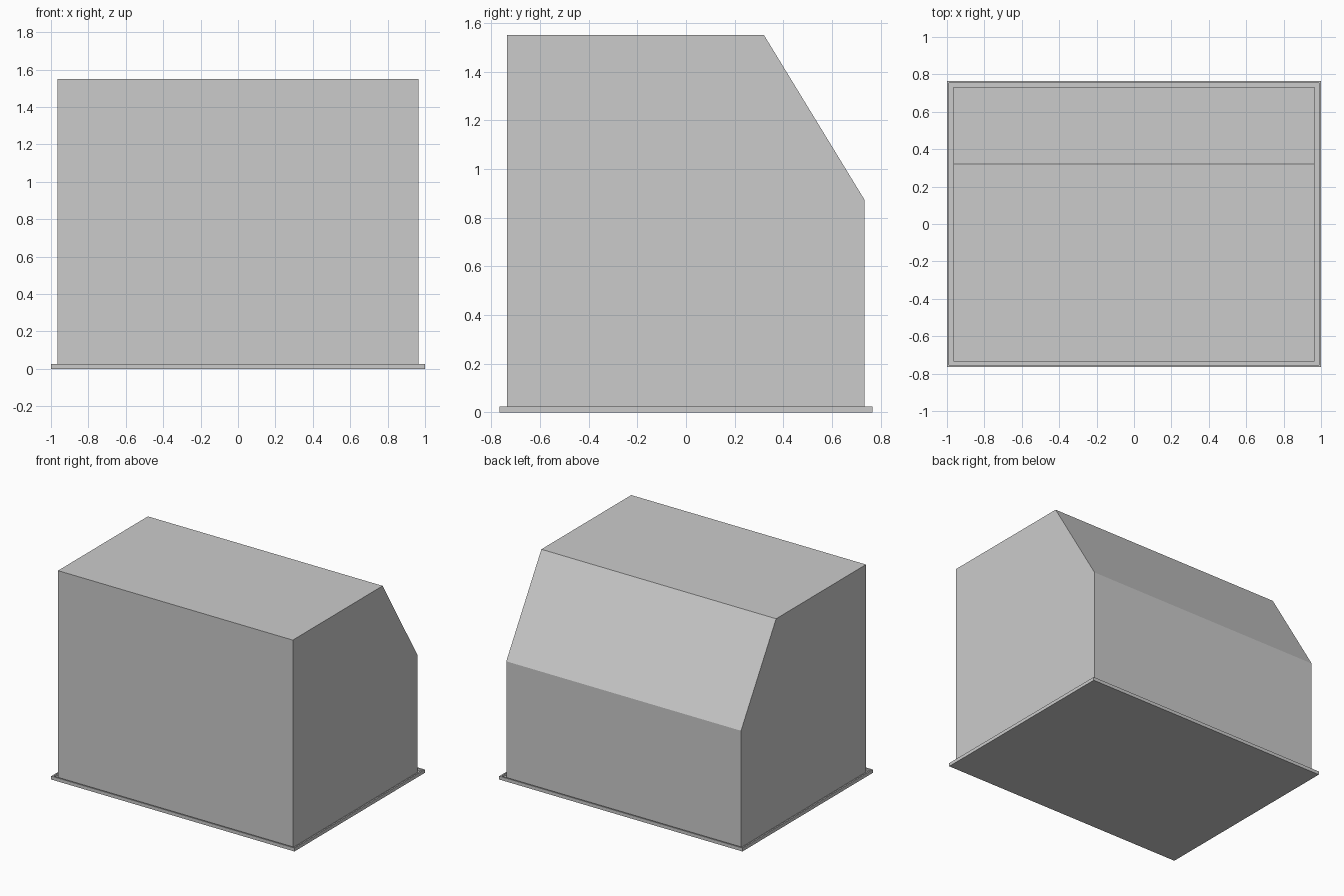
import bpy, bmesh

if "Cube" in bpy.data.objects:
    bpy.data.objects.remove(bpy.data.objects["Cube"])


def make_object(name, bm):
    bmesh.ops.recalc_face_normals(bm, faces=bm.faces)
    mesh = bpy.data.meshes.new(name)
    bm.to_mesh(mesh)
    bm.free()
    obj = bpy.data.objects.new(name, mesh)
    bpy.context.collection.objects.link(obj)
    return obj


# Housing: side profile (y, z) with a sloped back, extruded along x
FLOOR = 0.008
HALF_WIDTH = 0.965
profile = [(-0.735, FLOOR), (0.732, FLOOR), (0.732, 0.875), (0.32, 1.55), (-0.735, 1.55)]
bm = bmesh.new()
side = bm.faces.new([bm.verts.new((-HALF_WIDTH, y, z)) for y, z in profile])
swept = bmesh.ops.extrude_face_region(bm, geom=[side], use_keep_orig=True)
moved = [v for v in swept["geom"] if isinstance(v, bmesh.types.BMVert)]
bmesh.ops.translate(bm, verts=moved, vec=(2 * HALF_WIDTH, 0, 0))
make_object("housing", bm)

# Base tray: shallow slab with a thin raised rim around the housing
bm = bmesh.new()
bmesh.ops.create_cube(bm, size=1)
bmesh.ops.scale(bm, verts=bm.verts, vec=(2.0, 1.53, 0.025))
bmesh.ops.translate(bm, verts=bm.verts, vec=(0, 0, 0.0125))
bm.normal_update()
top = max(bm.faces, key=lambda f: f.calc_center_median().z)
bmesh.ops.inset_region(bm, faces=[top], thickness=0.015)
floor = bmesh.ops.extrude_discrete_faces(bm, faces=[top])["faces"][0]
bmesh.ops.translate(bm, verts=floor.verts, vec=(0, 0, FLOOR - 0.025))
make_object("base_tray", bm)
